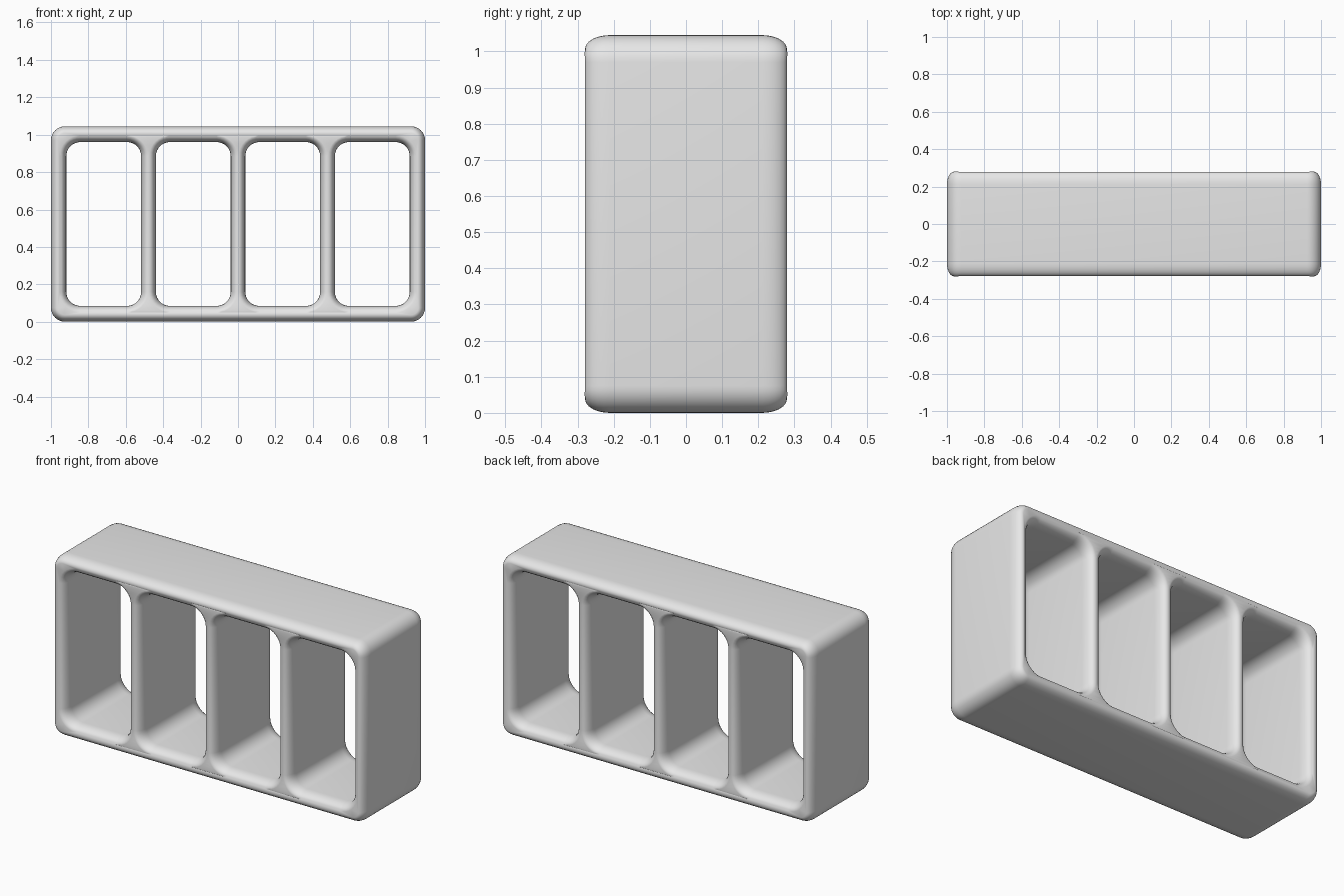
import bpy, bmesh, math

cube = bpy.data.objects.get("Cube")
if cube:
    bpy.data.objects.remove(cube, do_unlink=True)

HEIGHT = 1.045
MID_Z = HEIGHT / 2
DEPTH = 0.272        # half depth of the frame
RIM_IN = 0.036       # how far the rounded rim eats into the wall
RIM_LONG = 0.065     # how far the rounding runs along the depth
JOINTS = (-0.96, -0.48, 0, 0.48, 0.96)

grey = bpy.data.materials.new("plain_grey")
grey.use_nodes = True
colour = (0.8, 0.8, 0.8, 1)
grey.diffuse_color = colour
grey.node_tree.nodes["Principled BSDF"].inputs["Base Color"].default_value = colour


def rounded_rect(cx, half_w, half_h, radius, steps=8):
    """Outline of a rounded rectangle in the front plane."""
    points = []
    for corner, (sx, sz) in enumerate(((1, 1), (-1, 1), (-1, -1), (1, -1))):
        for i in range(steps + 1):
            a = (corner + i / steps) * math.pi / 2
            points.append((cx + sx * (half_w - radius) + radius * math.cos(a),
                           MID_Z + sz * (half_h - radius) + radius * math.sin(a)))
    return points


def rim_profile(steps=6):
    """Pairs of inset and depth, running from the front rim to the back rim."""
    half = []
    for i in range(steps + 1):
        a = math.pi / 2 * i / steps
        half.append((RIM_IN * (1 - math.cos(a)),
                     DEPTH - RIM_LONG + RIM_LONG * math.sin(a)))
    return [(d, -y) for d, y in reversed(half)] + half


def loft_wall(bm, cx, half_w, half_h, radius, grow):
    """Wall with rounded rims; grow is -1 for the outside, 1 for an opening."""
    rings = []
    for d, y in rim_profile():
        g = d * grow
        outline = rounded_rect(cx, half_w + g, half_h + g, radius + g)
        rings.append([bm.verts.new((x, y, z)) for x, z in outline])
    for r0, r1 in zip(rings, rings[1:]):
        for i in range(len(r0)):
            j = (i + 1) % len(r0)
            bm.faces.new((r0[i], r0[j], r1[j], r1[i]))
    return rings[0], rings[-1]


bm = bmesh.new()

# Outer shell and four openings
walls = [loft_wall(bm, 0, 1, MID_Z, 0.075, -1)]
for cx in (-0.718, -0.239, 0.239, 0.718):
    walls.append(loft_wall(bm, cx, 0.2, 0.438, 0.075, 1))

# Front and back edge faces between the walls
for side in (0, 1):
    edges = []
    for wall in walls:
        ring = wall[side]
        edges += [bm.edges.get((v, ring[(i + 1) % len(ring)]))
                  for i, v in enumerate(ring)]
    bmesh.ops.triangle_fill(bm, edges=edges, use_beauty=True)

# Slight swelling where the dividers meet the top and bottom
for v in bm.verts:
    dx = min(abs(v.co.x - j) for j in JOINTS)
    dz = min(abs(v.co.z - 0.05), abs(v.co.z - HEIGHT + 0.05))
    v.co.y *= 1 + 0.03 * math.exp(-(dx / 0.08) ** 2 - (dz / 0.08) ** 2)

bmesh.ops.recalc_face_normals(bm, faces=bm.faces)
mesh = bpy.data.meshes.new("divided_frame")
bm.to_mesh(mesh)
bm.free()
mesh.materials.append(grey)
frame = bpy.data.objects.new("divided_frame", mesh)
bpy.context.collection.objects.link(frame)

bpy.ops.object.select_all(action='DESELECT')
frame.select_set(True)
bpy.context.view_layer.objects.active = frame
bpy.ops.object.shade_smooth_by_angle(angle=math.radians(40))
